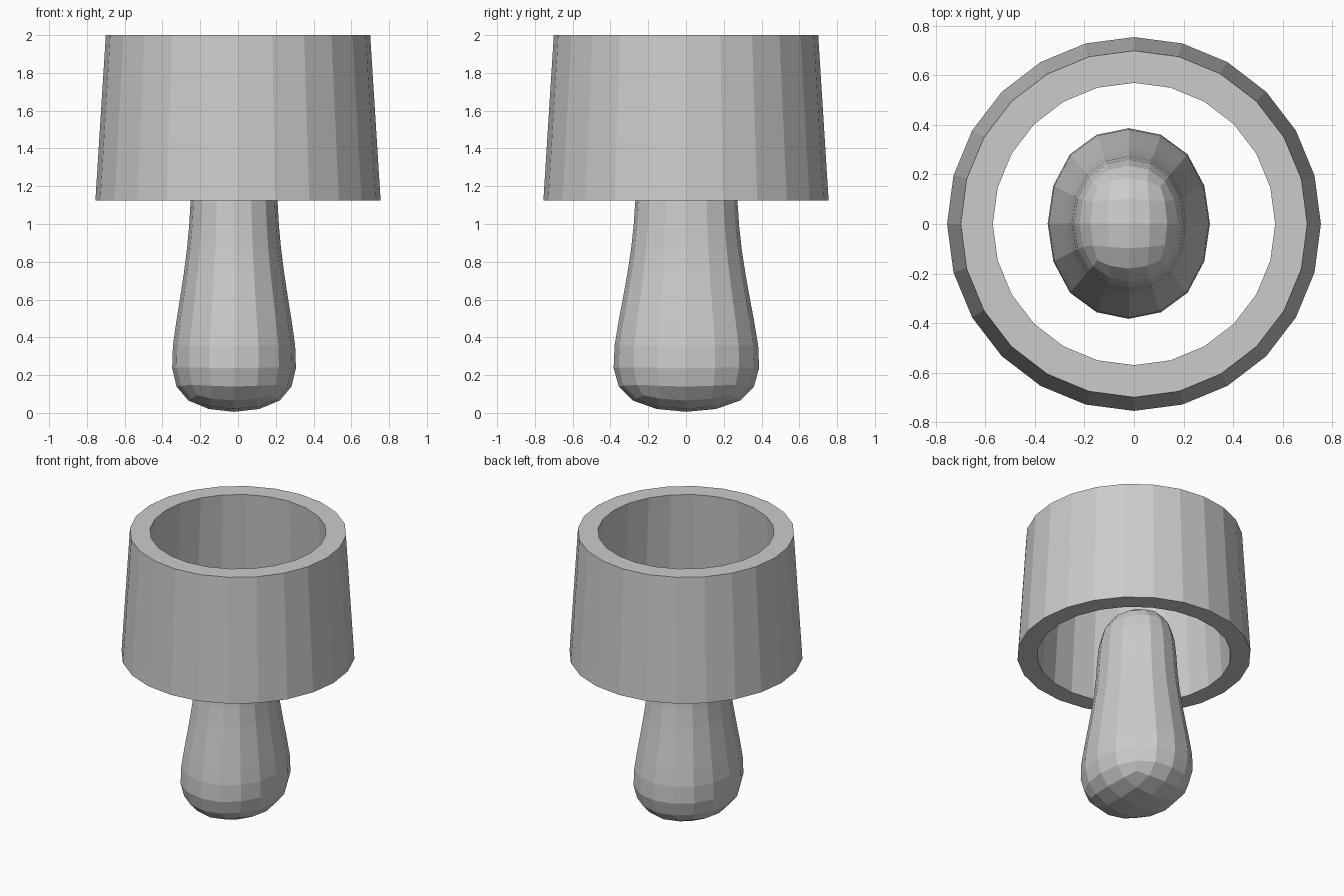
import bpy, bmesh, math

if "Cube" in bpy.data.objects:
    bpy.data.objects.remove(bpy.data.objects["Cube"])


def make_object(name, bm):
    bmesh.ops.recalc_face_normals(bm, faces=bm.faces)
    mesh = bpy.data.meshes.new(name)
    bm.to_mesh(mesh)
    bm.free()
    ob = bpy.data.objects.new(name, mesh)
    bpy.context.collection.objects.link(ob)
    return ob


def bridge(bm, lower, upper):
    n = len(lower)
    for i in range(n):
        j = (i + 1) % n
        bm.faces.new((lower[i], lower[j], upper[j], upper[i]))


# Tapered collar: thick open ring with 24 flat sides
SIDES = 24
profile = [(0.755, 1.125), (0.70, 2.0), (0.57, 2.0), (0.627, 1.125)]
bm = bmesh.new()
rings = [[bm.verts.new((r * math.cos(2 * math.pi * i / SIDES),
                        r * math.sin(2 * math.pi * i / SIDES), z))
          for i in range(SIDES)] for r, z in profile]
for k in range(len(rings)):
    bridge(bm, rings[k], rings[(k + 1) % len(rings)])
make_object("collar", bm)

# Rounded stem: boxy cage (half width, height) softened by subdivision
cage = [(0.42, -0.036), (0.335, 0.484), (0.24, 1.0), (0.26, 1.47)]
DEPTH_RATIO = 1.175
bm = bmesh.new()
rings = [[bm.verts.new((a * sx, a * DEPTH_RATIO * sy, z))
          for sx, sy in ((-1, -1), (1, -1), (1, 1), (-1, 1))] for a, z in cage]
for lower, upper in zip(rings, rings[1:]):
    bridge(bm, lower, upper)
bm.faces.new(rings[0])
bm.faces.new(rings[-1])
stem = make_object("stem", bm)
stem.location = (-0.021, 0.002, 0)
sub = stem.modifiers.new("round", 'SUBSURF')
sub.levels = sub.render_levels = 2
